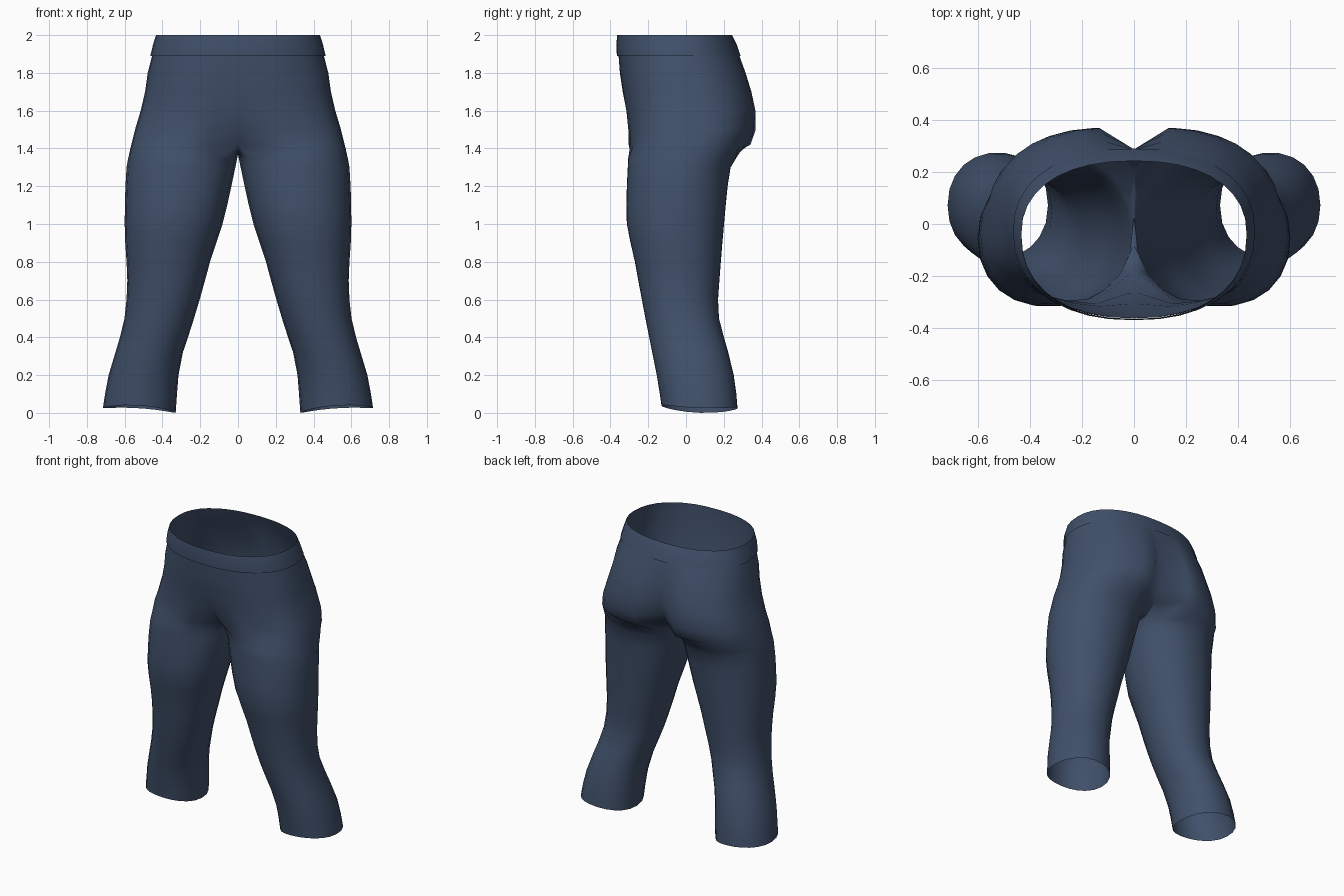
import bpy, math

if "Cube" in bpy.data.objects:
    bpy.data.objects.remove(bpy.data.objects["Cube"])

K = 18            # outer segments of each half, front centre to back centre
INNER = 4         # segments of the inner thigh arc

denim = bpy.data.materials.new("dark slate blue")
denim.diffuse_color = (0.052, 0.081, 0.145, 1)
denim.use_nodes = True
denim.node_tree.nodes["Principled BSDF"].inputs["Base Color"].default_value = denim.diffuse_color

# z, half width, widest y, front y, back y, front dip, back cleft, roundness
TORSO = [
    (2.00, .432, -.04, -.362, .242, 0, 0, .88),
    (1.95, .443, -.04, -.362, .262, 0, 0, .88),
    (1.89, .455, -.03, -.357, .290, 0, .015, .88),
    (1.80, .478, -.02, -.350, .325, 0, .04, .85),
    (1.70, .492, -.01, -.335, .357, 0, .07, .82),
    (1.60, .515, 0, -.320, .376, .015, .09, .78),
    (1.50, .545, 0, -.310, .376, .05, .12, .75),
    (1.42, .565, -.02, -.308, .347, .13, .14, .72),
]
# crotch seam on the centre plane, back to front: y, z
SEAM = [(.13, 1.370), (.03, 1.372), (-.08, 1.388)]
# z, inner x, outer x, front y, back y
LEG = [
    (1.345, .005, .582, -.308, .265),
    (1.30, .014, .590, -.310, .238),
    (1.20, .035, .596, -.315, .222),
    (1.10, .057, .599, -.317, .212),
    (1.00, .082, .600, -.315, .203),
    (0.90, .115, .597, -.295, .194),
    (0.80, .148, .590, -.272, .186),
    (0.70, .175, .586, -.254, .178),
    (0.60, .203, .590, -.235, .171),
    (0.50, .233, .601, -.216, .176),
    (0.40, .265, .625, -.196, .202),
    (0.32, .292, .649, -.180, .225),
    (0.20, .315, .685, -.156, .254),
    (0.10, .323, .704, -.140, .268),
    (0.03, .330, .715, -.131, .274),
]


def torso_ring(row, grow=0.0):
    """Open half ring from front centre round the side to back centre."""
    z, w, ym, yf, yb, df, db, q = row
    pts = []
    for j in range(K + 1):
        t = math.pi * j / K
        c, s = math.cos(t), max(0.0, math.sin(t))
        x = 0.0 if j in (0, K) else (w + grow) * s ** q
        fall = math.exp(-(x / .075) ** 2)
        if c > 0:
            y = ym + (yf - grow - ym) * c ** q + df * fall
        else:
            y = ym + (yb + grow - ym) * (-c) ** q - db * fall
        pts.append((x, y, z))
    return pts


def leg_ring(row, hem=False):
    """Closed leg ring, starting at the inner front; the hem is tilted."""
    z, xi, xo, yf, yb = row
    angles = [35 + 290 * j / K for j in range(K + 1)]
    angles += [325 + 70 * i / INNER for i in range(1, INNER)]
    power = lambda v: math.copysign(abs(v) ** .93, v)
    pts = []
    for a in map(math.radians, angles):
        x = (xi + xo) / 2 - (xo - xi) / 2 * power(math.cos(a))
        y = (yf + yb) / 2 - (yb - yf) / 2 * power(math.sin(a))
        h = .025 * (x - .33) / .385 + .45 * (y - .11) ** 2 if hem else z
        pts.append((x, y, h))
    return pts


def bridge(a, b, closed):
    n = len(a)
    return [(a[i], b[i], b[(i + 1) % n], a[(i + 1) % n])
            for i in range(n if closed else n - 1)]


def make(name, verts, faces):
    me = bpy.data.meshes.new(name)
    me.from_pydata(verts, [], faces)
    me.materials.append(denim)
    for p in me.polygons:
        p.use_smooth = True
    ob = bpy.data.objects.new(name, me)
    bpy.context.collection.objects.link(ob)
    mod = ob.modifiers.new("mirror", 'MIRROR')
    mod.use_axis[0] = True
    mod.use_clip = True
    mod.merge_threshold = .0005
    return ob


def loft(rings, verts, faces, closed):
    """Add rings of points and join them; returns the index rings."""
    idx = []
    for r in rings:
        idx.append(list(range(len(verts), len(verts) + len(r))))
        verts.extend(r)
    for a, b in zip(idx, idx[1:]):
        faces.extend(bridge(a, b, closed))
    return idx


# Trousers: seat and legs in one skin
verts, faces = [], []
seat = loft([torso_ring(r) for r in TORSO], verts, faces, False)
seam = list(range(len(verts), len(verts) + len(SEAM)))
verts.extend((0.0, y, z) for y, z in SEAM)
legs = loft([leg_ring(r, r is LEG[-1]) for r in LEG], verts, faces, True)
faces.extend(bridge(seat[-1] + seam, legs[0], True))
make("trousers", verts, faces)

# Waistband: thin strip lying just outside the top edge
verts, faces = [], []
loft([torso_ring(TORSO[0], .002), torso_ring(TORSO[1], .007),
      torso_ring(TORSO[2][:4] + (.280, 0, 0, .88), .009)], verts, faces, False)
make("waistband", verts, faces)
